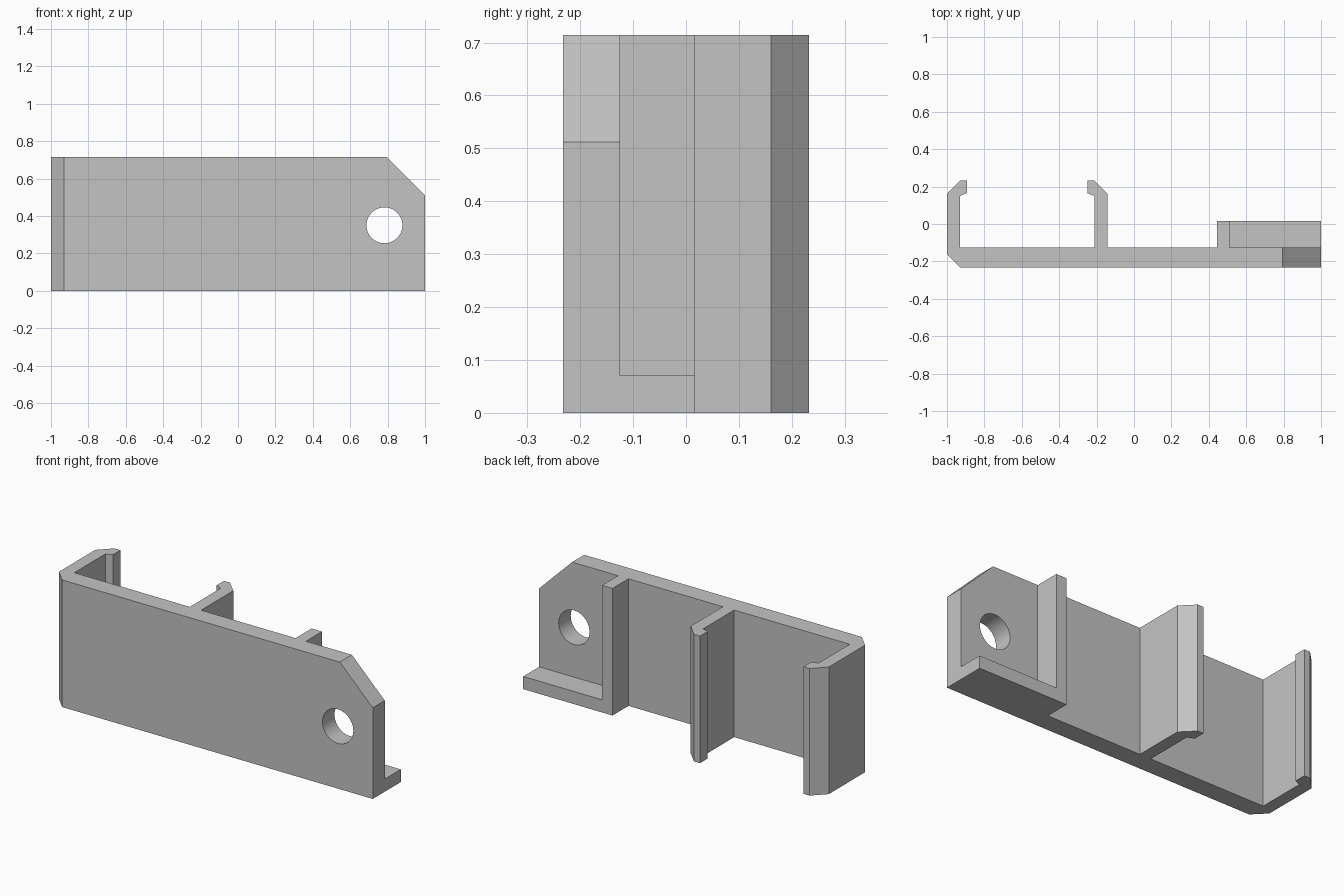
import bpy
import bmesh
from math import radians
from mathutils import Vector

cube = bpy.data.objects.get("Cube")
if cube:
    bpy.data.objects.remove(cube, do_unlink=True)

H = 0.714            # height
FRONT, BACK = -0.232, -0.125   # plate faces
TIP = 0.232          # rear end of the clips
RIB = 0.017          # rear end of the rib and ledge

grey = bpy.data.materials.new("grey_plastic")
grey.use_nodes = True
grey.diffuse_color = (0.55, 0.55, 0.55, 1)
grey.node_tree.nodes["Principled BSDF"].inputs["Base Color"].default_value = (0.55, 0.55, 0.55, 1)


def prism(name, points, offset):
    """Extrude a closed outline of 3D points along an offset."""
    bm = bmesh.new()
    face = bm.faces.new([bm.verts.new(p) for p in points])
    ext = bmesh.ops.extrude_face_region(bm, geom=[face])
    moved = [v for v in ext["geom"] if isinstance(v, bmesh.types.BMVert)]
    bmesh.ops.translate(bm, verts=moved, vec=Vector(offset))
    bmesh.ops.recalc_face_normals(bm, faces=bm.faces)
    mesh = bpy.data.meshes.new(name)
    bm.to_mesh(mesh)
    bm.free()
    mesh.materials.append(grey)
    obj = bpy.data.objects.new(name, mesh)
    bpy.context.collection.objects.link(obj)
    return obj


def clip(outer, side):
    """Hooked clip outline from its outer face round to its inner root."""
    shape = [(0, 0.161), (0.07, TIP), (0.107, TIP), (0.107, 0.165), (0.07, 0.15), (0.07, BACK)]
    return [(outer + side * x, y) for x, y in shape]


# Plan outline: plate, two facing clips, and the block behind the hole end
outline = [(1, FRONT), (-0.93, FRONT), (-1, -0.161)]
outline += clip(-1, 1)
outline += reversed(clip(-0.142, -1))
outline += [(-0.142, BACK), (0.445, BACK), (0.445, RIB), (1, RIB)]
bracket = prism("clip_bracket", [(x, y, 0) for x, y in outline], (0, 0, H))

# Pocket that leaves the rib and bottom ledge
pocket = prism("pocket_cutter",
               [(0.51, BACK, 0.071), (1.2, BACK, 0.071), (1.2, 0.2, 0.071), (0.51, 0.2, 0.071)],
               (0, 0, 1))

# Sloped top corner
corner = prism("corner_cutter",
               [(0.695, -0.5, 0.813), (1.1, -0.5, 0.413), (1.1, -0.5, 0.813)], (0, 1, 0))

# Round screw hole
bpy.ops.mesh.primitive_cylinder_add(vertices=48, radius=0.096, depth=1,
                                    location=(0.783, 0, 0.35), rotation=(radians(90), 0, 0))
hole = bpy.context.object
hole.name = "hole_cutter"
hole.data.materials.append(grey)

# Cut the bracket, then drop the cutters
bpy.ops.object.select_all(action="DESELECT")
bracket.select_set(True)
bpy.context.view_layer.objects.active = bracket
for cutter in (pocket, corner, hole):
    cutter.hide_render = True
    mod = bracket.modifiers.new(cutter.name, "BOOLEAN")
    mod.operation = "DIFFERENCE"
    mod.solver = "EXACT"
    mod.object = cutter
    bpy.ops.object.modifier_apply(modifier=mod.name)
    bpy.data.objects.remove(cutter, do_unlink=True)

bpy.ops.object.shade_smooth_by_angle(angle=radians(25))
